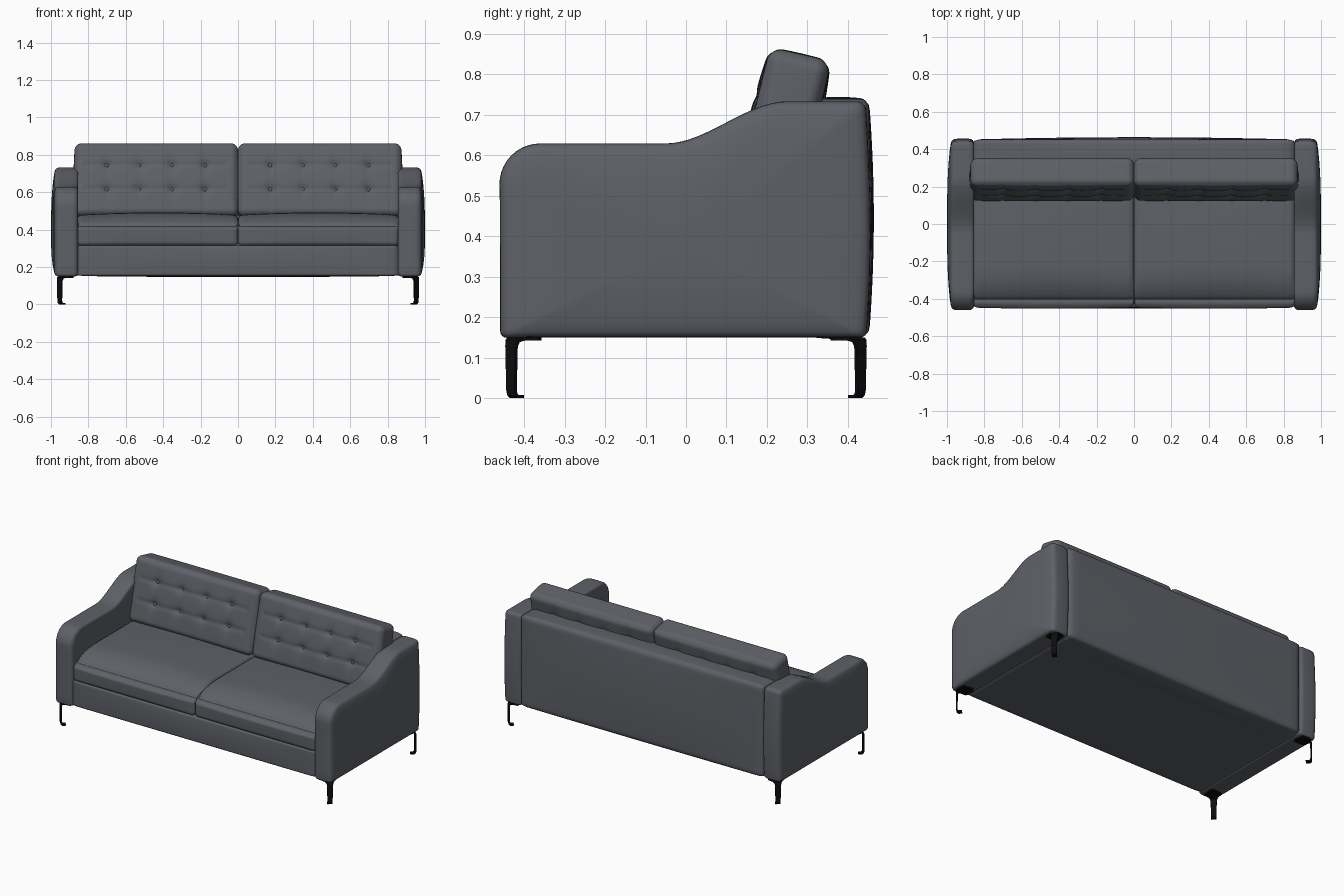
import bpy, bmesh, math
from mathutils import Vector

if "Cube" in bpy.data.objects:
    bpy.data.objects.remove(bpy.data.objects["Cube"])


def material(name, rgb):
    m = bpy.data.materials.new(name)
    m.diffuse_color = (*rgb, 1)
    m.use_nodes = True
    m.node_tree.nodes["Principled BSDF"].inputs["Base Color"].default_value = m.diffuse_color
    return m


FABRIC = material("grey fabric", (0.112, 0.119, 0.137))
BLACK = material("black metal", (0.004, 0.004, 0.004))


def finish(bm, name, mat, smooth=True):
    bmesh.ops.recalc_face_normals(bm, faces=bm.faces)
    me = bpy.data.meshes.new(name)
    bm.to_mesh(me)
    bm.free()
    me.materials.append(mat)
    for p in me.polygons:
        p.use_smooth = smooth
    ob = bpy.data.objects.new(name, me)
    bpy.context.collection.objects.link(ob)
    return ob


def padded_box(name, lo, hi, radius, bulge=(0, 0, 0), cuts=24, shape=None):
    """Rounded box with puffed sides; shape(p, u) adjusts points (p local, u in -1..1)."""
    lo, hi = Vector(lo), Vector(hi)
    half, mid = (hi - lo) / 2, (hi + lo) / 2
    bm = bmesh.new()
    bmesh.ops.create_cube(bm, size=2)
    bmesh.ops.subdivide_edges(bm, edges=bm.edges[:], cuts=cuts, use_grid_fill=True)
    for v in bm.verts:
        # cluster points near the edges, then round them
        u = Vector([0.5 * t + 0.5 * math.sin(t * math.pi / 2) for t in v.co])
        q = Vector([u[i] * half[i] for i in range(3)])
        c = Vector([max(-half[i] + radius, min(half[i] - radius, q[i])) for i in range(3)])
        d = q - c
        if d.length > 1e-7:
            q = c + d.normalized() * radius
        for i in range(3):
            a, b = (i + 1) % 3, (i + 2) % 3
            q[i] += bulge[i] * u[i] * (1 - u[a] ** 2) * (1 - u[b] ** 2)
        if shape:
            shape(q, u)
        v.co = q
    ob = finish(bm, name, FABRIC)
    ob.location = mid
    return ob


# Base and back panel
padded_box("base", (-0.862, -0.445, 0.152), (0.862, 0.42, 0.317), 0.012, (0, 0.006, 0))
padded_box("back_panel", (-0.858, 0.30, 0.152), (0.858, 0.452, 0.738), 0.022, (0, 0.012, 0.006))


# Seat cushions with a rolled front edge
def roll_front(p, u):
    f = max(0, (-u.y - 0.35) / 0.65)
    if u.z > 0:
        p.z -= 0.055 * f ** 2.5 * u.z
    if u.y < 0:
        p.y += 0.035 * max(0, u.z) ** 2 * f


# Tufted back cushions
BUTTONS = [(x, z) for x in (-0.265, -0.09, 0.085, 0.26) for z in (-0.057, 0.075)]


def tuft(p, u):
    face = abs(u.y) ** 6
    sink = 0
    for bx, bz in BUTTONS:
        sink += 0.024 * math.exp(-math.hypot(p.x - bx, p.z - bz) / 0.018)
    if abs(p.x) < 0.39:
        for bz in (-0.057, 0.075):
            sink += 0.004 * math.exp(-((p.z - bz) / 0.014) ** 2)
    for bx in (-0.265, -0.09, 0.085, 0.26):
        sink += 0.004 * math.exp(-((p.x - bx) / 0.014) ** 2) * (1 - abs(u.z) ** 4)
    p.y -= math.copysign(sink * face, u.y)


TILT = math.radians(-13)
for s, side in ((-1, "left"), (1, "right")):
    x0, x1 = sorted((0.0, s * 0.86))
    padded_box(side + "_seat_cushion", (x0, -0.447, 0.312), (x1, 0.28, 0.478),
               0.024, (0, 0.006, 0.014), 32, roll_front)
    x0, x1 = sorted((s * 0.002, s * 0.872))
    cushion = padded_box(side + "_back_cushion", (x0, 0.161, 0.457), (x1, 0.315, 0.855),
                         0.034, (0.008, 0.012, 0.002), 58, tuft)
    cushion.rotation_euler.x = TILT
    # Buttons on the front of the cushion
    bm = bmesh.new()
    for bx, bz in BUTTONS:
        r = bmesh.ops.create_uvsphere(bm, u_segments=12, v_segments=8, radius=0.011)
        for v in r["verts"]:
            v.co.y *= 0.5
            v.co += Vector((bx, -0.063, bz))
    buttons = finish(bm, side + "_cushion_buttons", FABRIC)
    buttons.location = cushion.location
    buttons.rotation_euler.x = TILT


# Arm outline in y, z
def arc(cy, cz, r, a0, a1, n):
    return [(cy + r * math.cos(math.radians(a0 + (a1 - a0) * i / n)),
             cz + r * math.sin(math.radians(a0 + (a1 - a0) * i / n))) for i in range(n + 1)]


def line(a, b, n):
    return [(a[0] + (b[0] - a[0]) * i / n, a[1] + (b[1] - a[1]) * i / n) for i in range(1, n)]


outline = arc(-0.443, 0.165, 0.016, 270, 180, 4)
outline += line((-0.459, 0.165), (-0.46, 0.528), 8)
outline += arc(-0.36, 0.528, 0.101, 180, 90, 10)
outline += line((-0.36, 0.629), (-0.05, 0.629), 8)
for i in range(17):
    t = i / 16
    outline.append((-0.05 + 0.30 * t, 0.629 + 0.104 * t * t * (3 - 2 * t)))
outline += line((0.25, 0.733), (0.425, 0.733), 5)
outline += arc(0.423, 0.711, 0.022, 90, 0, 5)
outline += [(0.45, 0.62), (0.455, 0.5), (0.456, 0.4), (0.454, 0.3), (0.449, 0.2)]
outline += arc(0.431, 0.165, 0.015, 0, -90, 4)
outline += line((0.431, 0.15), (-0.443, 0.15), 16)

# Arm cross-layers: outline scale and x position
LAYERS = [(0.5, 0.855), (0.94, 0.855), (0.965, 0.857), (0.985, 0.863), (0.996, 0.872), (1, 0.884),
          (1, 0.945), (0.997, 0.957), (0.988, 0.968), (0.972, 0.975), (0.94, 0.980),
          (0.85, 0.986), (0.7, 0.992), (0.5, 0.997), (0.25, 0.9995)]
for s, side in ((-1, "left"), (1, "right")):
    bm = bmesh.new()
    rings = [[bm.verts.new((s * x, k * y, 0.38 + k * (z - 0.38))) for y, z in outline]
             for k, x in LAYERS]
    n = len(outline)
    for a, b in zip(rings, rings[1:]):
        for i in range(n):
            bm.faces.new((a[i], a[(i + 1) % n], b[(i + 1) % n], b[i]))
    for ring, x in ((rings[0], 0.855), (rings[-1], 1.0)):
        c = bm.verts.new((s * x, 0, 0.38))
        for i in range(n):
            bm.faces.new((ring[i], ring[(i + 1) % n], c))
    finish(bm, side + "_arm", FABRIC)

# Bent strip legs set diagonally at the corners: distance outward, z, width
STRIP = [(-0.095, 0.146, 0.02), (-0.045, 0.146, 0.10), (-0.016, 0.146, 0.06), (-0.004, 0.141, 0.044),
         (0, 0.128, 0.036), (0, 0.02, 0.029), (-0.003, 0.009, 0.029), (-0.01, 0.004, 0.029),
         (-0.03, 0.004, 0.026)]
for sx, side in ((-1, "left"), (1, "right")):
    for sy, end in ((-1, "front"), (1, "back")):
        out = Vector((sx, sy, 0)).normalized()
        across = Vector((-out.y, out.x, 0))
        origin = Vector((sx * 0.953, sy * 0.431, 0))
        bm = bmesh.new()
        rows = []
        for r, z, w in STRIP:
            p = origin + out * r + Vector((0, 0, z))
            rows.append([bm.verts.new(p + across * w / 2 * k) for k in (-1, 1)])
        for a, b in zip(rows, rows[1:]):
            bm.faces.new((a[0], a[1], b[1], b[0]))
        leg = finish(bm, end + "_" + side + "_leg", BLACK, False)
        mod = leg.modifiers.new("thickness", "SOLIDIFY")
        mod.thickness = 0.008
        mod.offset = 0
